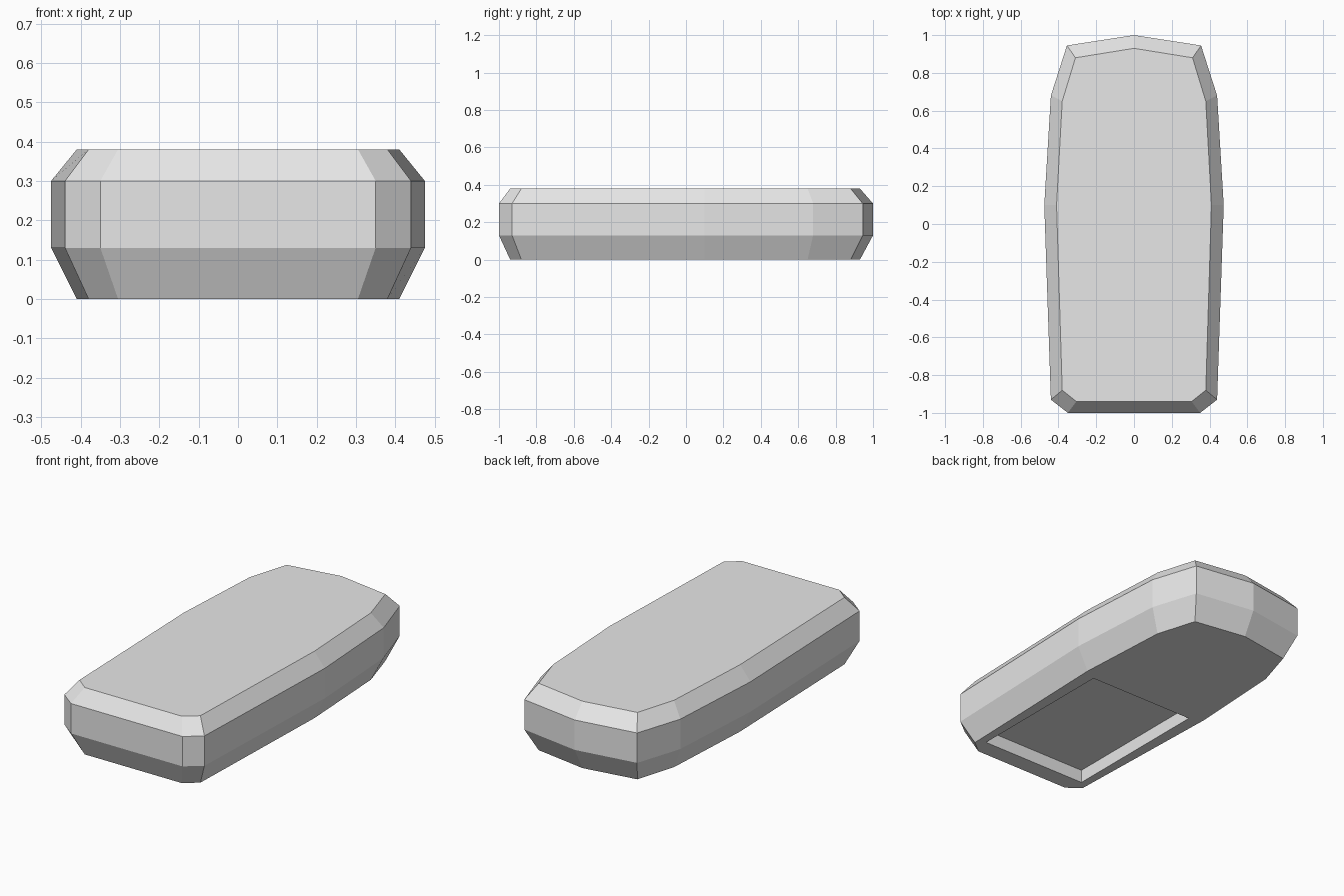
import bpy
import bmesh

default = bpy.data.objects.get("Cube")
if default:
    bpy.data.objects.remove(default, do_unlink=True)

# One plain colour for the whole casing
grey = bpy.data.materials.new("light grey")
grey.use_nodes = True
colour = (0.8, 0.8, 0.8, 1.0)
grey.diffuse_color = colour
grey.node_tree.nodes["Principled BSDF"].inputs["Base Color"].default_value = colour

# Half outlines from front to back: widest girth, and the narrower lid and base
GIRTH = [(0.35, -1), (0.44, -0.93), (0.475, 0.1), (0.44, 0.68), (0.355, 0.945), (0, 1)]
RIM = [(0.305, -0.94), (0.38, -0.88), (0.41, 0.1), (0.38, 0.65), (0.31, 0.88), (0, 0.93)]
LEVELS = [(RIM, 0), (GIRTH, 0.13), (GIRTH, 0.3), (RIM, 0.38)]


def make_object(name, bm):
    bmesh.ops.recalc_face_normals(bm, faces=bm.faces[:])
    mesh = bpy.data.meshes.new(name)
    bm.to_mesh(mesh)
    bm.free()
    obj = bpy.data.objects.new(name, mesh)
    bpy.context.collection.objects.link(obj)
    mesh.materials.append(grey)
    return obj


def mirrored(half):
    return half + [(-x, y) for x, y in reversed(half) if x > 0]


# Casing: stacked outlines joined by bands, capped at both ends
bm = bmesh.new()
rings = [[bm.verts.new((x, y, z)) for x, y in mirrored(half)] for half, z in LEVELS]
count = len(rings[0])
for low, high in zip(rings, rings[1:]):
    for i in range(count):
        j = (i + 1) % count
        bm.faces.new((low[i], low[j], high[j], high[i]))
bm.faces.new(list(reversed(rings[0])))
bm.faces.new(rings[-1])
casing = make_object("casing", bm)

# Rectangular recess in the underside, towards the front
bm = bmesh.new()
bmesh.ops.create_cube(bm, size=1)
bmesh.ops.scale(bm, vec=(0.67, 0.9, 0.15), verts=bm.verts[:])
bmesh.ops.translate(bm, vec=(0, -0.39, 0), verts=bm.verts[:])
cutter = make_object("recess_cutter", bm)
cutter.hide_render = True

recess = casing.modifiers.new("underside recess", "BOOLEAN")
recess.operation = "DIFFERENCE"
recess.solver = "EXACT"
recess.object = cutter
bpy.ops.object.select_all(action="DESELECT")
bpy.context.view_layer.objects.active = casing
casing.select_set(True)
bpy.ops.object.modifier_apply(modifier=recess.name)
bpy.data.objects.remove(cutter, do_unlink=True)
